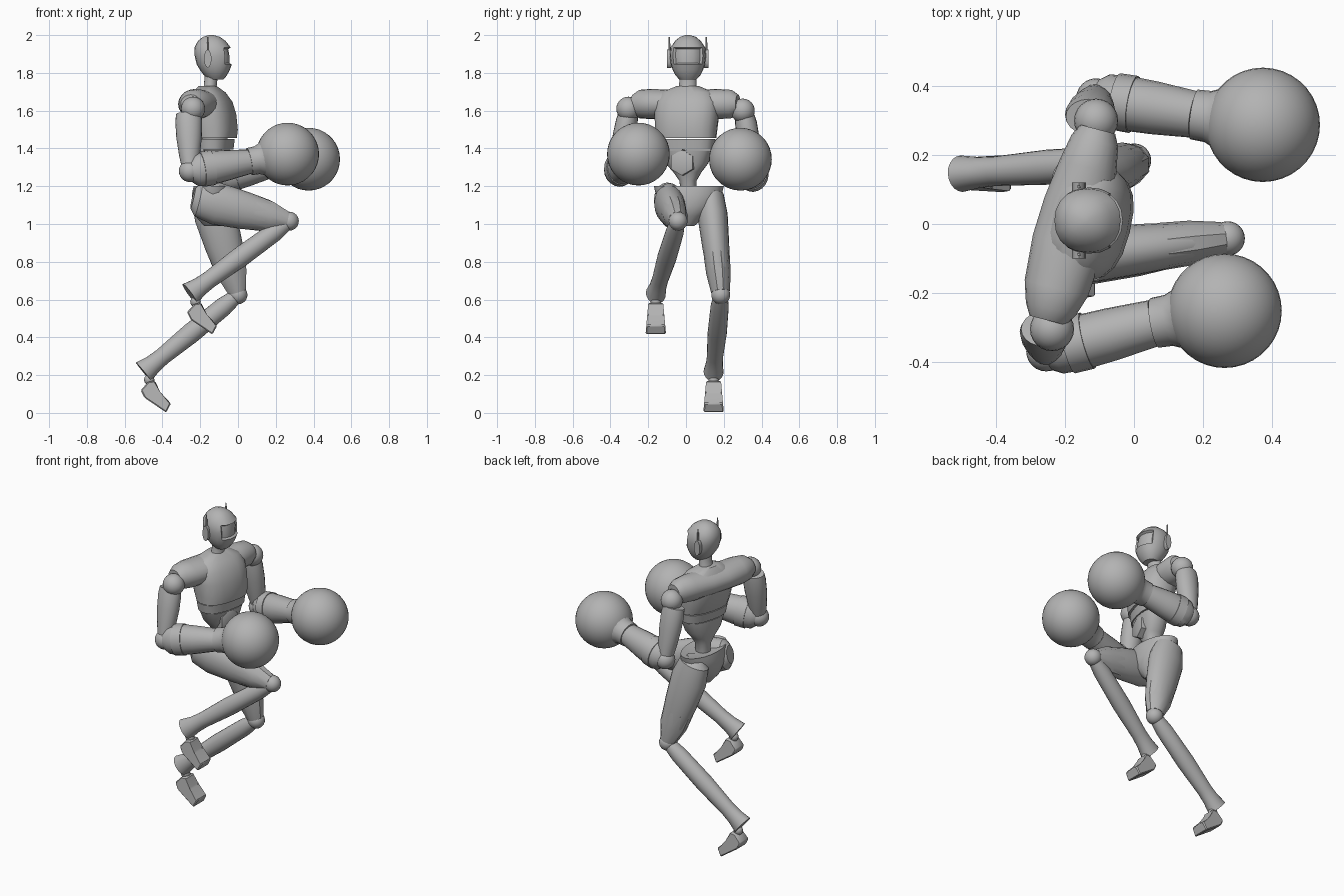
import bpy, bmesh, math
from mathutils import Vector, Matrix

cube = bpy.data.objects.get("Cube")
if cube:
    bpy.data.objects.remove(cube)

SHADE = 0.45
grey = bpy.data.materials.new("plain_grey")
grey.use_nodes = True
grey.diffuse_color = (SHADE, SHADE, SHADE, 1)
grey.node_tree.nodes["Principled BSDF"].inputs["Base Color"].default_value = grey.diffuse_color

SIDE = Vector((0, 1, 0))
UP = Vector((0, 0, 1))
TWIST = Vector((0.25, 0.97, 0)).normalized()   # direction of the shoulder line
FACING = TWIST.cross(UP)


def finish(name, bm, angle=35):
    bmesh.ops.recalc_face_normals(bm, faces=bm.faces)
    mesh = bpy.data.meshes.new(name)
    bm.to_mesh(mesh)
    bm.free()
    mesh.materials.append(grey)
    obj = bpy.data.objects.new(name, mesh)
    bpy.context.collection.objects.link(obj)
    bpy.ops.object.select_all(action='DESELECT')
    obj.select_set(True)
    bpy.context.view_layer.objects.active = obj
    bpy.ops.object.shade_smooth_by_angle(angle=math.radians(angle))


def loft(start, end, profile, ref=SIDE, segs=20, square=1.0, level=False):
    """Skin rings (fraction, width, depth) between two points; width runs along ref."""
    start, end = Vector(start), Vector(end)
    axis = UP if level else (end - start).normalized()
    across = (ref - axis * ref.dot(axis)).normalized()
    outward = axis.cross(across)

    def rounded(value):
        return math.copysign(abs(value) ** square, value)

    bm = bmesh.new()
    rings = []
    for fraction, width, depth in profile:
        centre = start.lerp(end, fraction)
        angles = [math.tau * k / segs for k in range(segs)]
        rings.append([bm.verts.new(centre + across * rounded(math.cos(a)) * width
                                   + outward * rounded(math.sin(a)) * depth) for a in angles])
    for low, high in zip(rings, rings[1:]):
        for k in range(segs):
            n = (k + 1) % segs
            bm.faces.new((low[k], low[n], high[n], high[k]))
    bm.faces.new(rings[0])
    bm.faces.new(rings[-1])
    bmesh.ops.recalc_face_normals(bm, faces=bm.faces)
    return bm


def part(name, start, end, profile, **options):
    finish(name, loft(start, end, profile, **options))


def ball(name, centre, radius, segs=24):
    bm = bmesh.new()
    bmesh.ops.create_uvsphere(bm, u_segments=segs, v_segments=segs // 2, radius=radius,
                              matrix=Matrix.Translation(centre))
    finish(name, bm, 60)


# Head with a sunken visor
bm = loft((-.117, .01, 1.765), (-.142, .01, 2),
          [(0, .045, .04), (.09, .065, .06), (.21, .08, .078), (.34, .09, .093), (.53, .096, .099),
           (.72, .092, .096), (.87, .068, .073), (.96, .042, .045), (1, .012, .012)],
          square=.9, level=True)
bm.normal_update()
visor = [f for f in bm.faces if f.normal.x > .45 and 1.845 < f.calc_center_median().z < 1.935]
bmesh.ops.inset_region(bm, faces=visor, thickness=.006, depth=-.014)
finish("head", bm)

# Ear covers and antennas
for tag, side in (("near", -1), ("far", 1)):
    ear = Vector((-.16, .01 + side * .098, 1.875))
    part("ear_cover_" + tag, ear - SIDE * .012, ear + SIDE * .012,
         [(0, .048, .02), (1, .048, .02)], ref=UP, segs=12)
    part("antenna_" + tag, ear, ear + UP * .115, [(0, .006, .006), (1, .004, .004)], segs=6)

# Neck and torso
part("neck", (-.15, .01, 1.7), (-.14, .01, 1.8),
     [(0, .055, .05), (.3, .046, .034), (1, .045, .035)], level=True)
part("chest", (-.115, 0, 1.455), (-.16, .01, 1.73),
     [(0, .162, .1), (.16, .165, .113), (.45, .172, .118), (.7, .17, .108), (.88, .14, .08), (1, .06, .045)],
     ref=TWIST, square=.8, level=True)
part("waist_band", (-.118, 0, 1.395), (-.12, 0, 1.45), [(0, .15, .085), (1, .158, .094)],
     ref=TWIST, square=.8, level=True)
part("abdomen", (-.13, .015, 1.16), (-.118, 0, 1.39),
     [(0, .04, .04), (.3, .045, .045), (.5, .075, .06), (.7, .115, .075), (1, .142, .082)],
     ref=TWIST, square=.85, level=True)
buckle = Vector((-.06, -.018, 1.325))
part("belt_plate", buckle - FACING * .03, buckle + FACING * .024,
     [(0, .07, .07), (.9, .068, .068), (1, .052, .052)], ref=UP, segs=6)
part("shoulders", (-.25, -.28, 1.635), (-.105, .275, 1.635),
     [(0, .05, .055), (.06, .075, .075), (.17, .08, .095), (.4, .075, .105),
      (.6, .075, .1), (.8, .08, .085), (.94, .075, .07), (1, .05, .052)], ref=UP)
part("pelvis", (-.13, .015, .99), (-.135, .015, 1.2),
     [(0, .03, .05), (.25, .09, .095), (.5, .15, .11), (.8, .175, .11), (1, .185, .1), (.9, .05, .04)],
     level=True)

# Arms: shoulder ball, upper arm, elbow, forearm, cuff and round glove
UPPER_ARM = [(.08, .052, .066), (.2, .058, .071), (.45, .058, .068), (.75, .052, .055), (.95, .045, .042)]
FOREARM = [(0, .055, .055), (.1, .075, .085), (.3, .08, .092), (.6, .077, .082), (1, .068, .065)]
FOREARM_BAND = [(.2, .083, .094), (.38, .084, .094)]
CUFF = [(0, .073, .073), (.2, .075, .075), (.35, .088, .088), (.5, .12, .12)]
ARMS = {
    "near": [(-.238, -.305, 1.61), (-.255, -.37, 1.28), (.06, -.287, 1.33), (.263, -.252, 1.37)],
    "far": [(-.11, .3, 1.6), (-.11, .365, 1.25), (.175, .318, 1.31), (.374, .288, 1.343)],
}
for tag, (shoulder, elbow, wrist, glove) in ARMS.items():
    ball("shoulder_ball_" + tag, shoulder, .064)
    ball("elbow_" + tag, elbow, .058)
    ball("glove_" + tag, glove, .166, 36)
    part("upper_arm_" + tag, Vector(shoulder) - FACING * .025, elbow, UPPER_ARM)
    part("forearm_" + tag, elbow, wrist, FOREARM)
    part("forearm_band_" + tag, elbow, wrist, FOREARM_BAND)
    part("cuff_" + tag, wrist, glove, CUFF)

# Legs: thigh, knee guard, knee, shin
THIGH = [(-.06, .04, .055), (0, .07, .092), (.2, .08, .112), (.5, .072, .1), (.75, .062, .084), (.97, .045, .045)]
GUARD = [(.6, .069, .094), (.78, .065, .084), (.97, .05, .05)]
SHIN = [(.02, .038, .038), (.15, .048, .05), (.5, .051, .054), (.8, .043, .046), (.9, .045, .05), (1, .053, .064)]
LEGS = {
    "near": [(-.21, -.1, 1.13), (.272, -.042, 1.015), (-.255, -.16, .63)],
    "far": [(-.15, .13, 1.15), (0, .184, .625), (-.5, .146, .217)],
}
# Foot side profile relative to the ankle end of the shin
FOOT = [(-.015, -.097), (.025, -.052), (.06, -.047), (.085, -.112), (.145, -.167), (.12, -.215), (.005, -.137)]
for tag, (hip, knee, ankle) in LEGS.items():
    part("thigh_" + tag, hip, knee, THIGH)
    part("knee_guard_" + tag, hip, knee, GUARD, segs=10)
    part("shin_" + tag, knee, ankle, SHIN)
    ball("knee_" + tag, knee, .05)
    ball("ankle_" + tag, Vector(ankle) + Vector((.03, 0, -.042)), .028, 12)
    # Foot extruded across, wider at the toe
    bm = bmesh.new()
    sides = []
    for side in (-1, 1):
        sides.append([bm.verts.new(Vector(ankle) + Vector((x, side * (.035 - z * .09), z))) for x, z in FOOT])
        bm.faces.new(sides[-1])
    left, right = sides
    for i in range(len(FOOT)):
        bm.faces.new((left[i - 1], left[i], right[i], right[i - 1]))
    bmesh.ops.bevel(bm, geom=bm.edges[:], offset=.006, segments=1, affect='EDGES')
    finish("foot_" + tag, bm)
